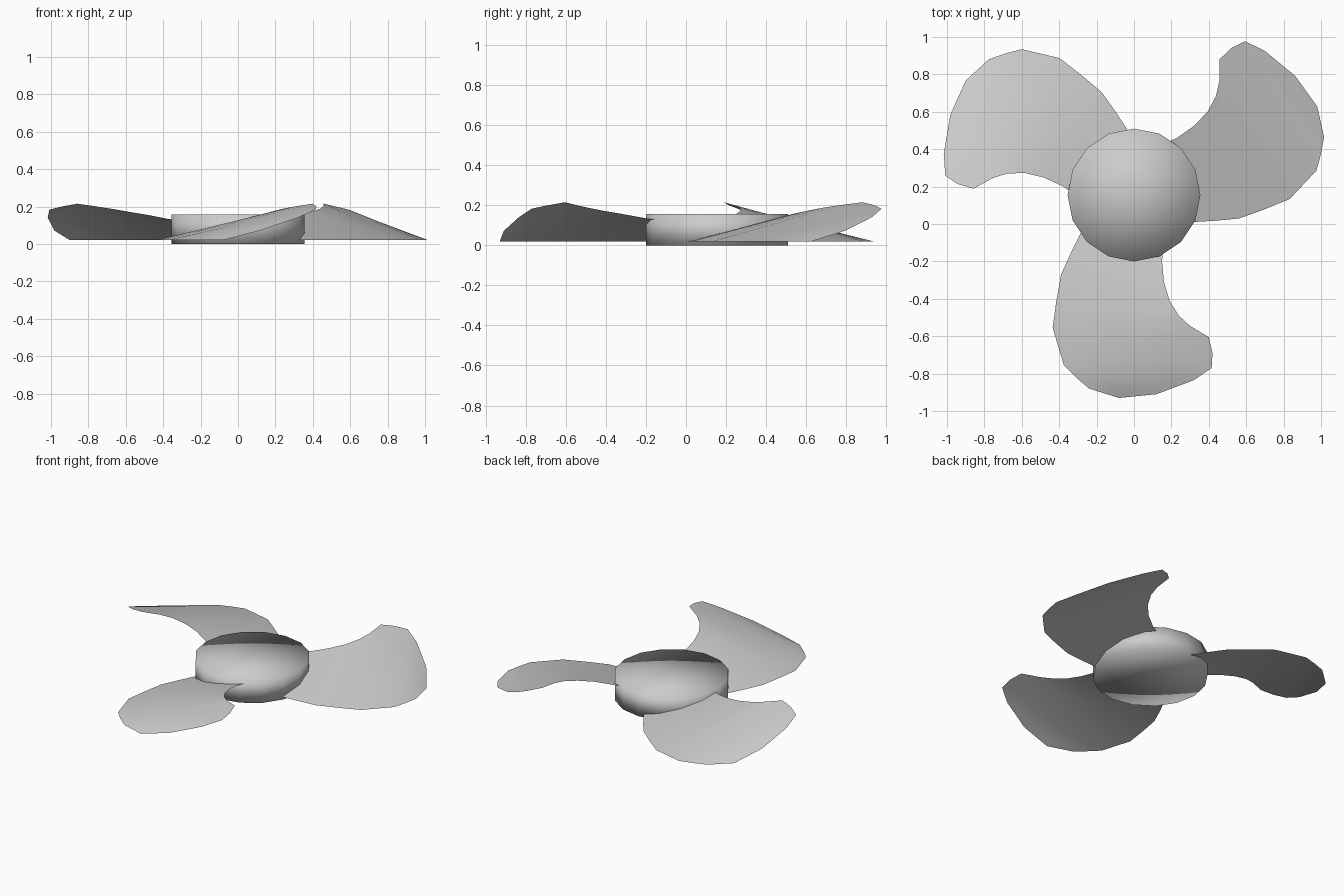
import bpy, bmesh, math
from mathutils import Vector

if "Cube" in bpy.data.objects:
    bpy.data.objects.remove(bpy.data.objects["Cube"], do_unlink=True)

HUB = Vector((0, 0.155, 0))
RADIUS, HEIGHT = 0.355, 0.157

grey = bpy.data.materials.new("plain_grey")
grey.use_nodes = True
colour = (0.6, 0.6, 0.6, 1)
grey.diffuse_color = colour
grey.node_tree.nodes["Principled BSDF"].inputs["Base Color"].default_value = colour


def make_mesh(name, bm):
    mesh = bpy.data.meshes.new(name)
    for face in bm.faces:
        face.smooth = True
    bm.to_mesh(mesh)
    bm.free()
    mesh.materials.append(grey)
    return mesh


def place(name, mesh, angle=0):
    obj = bpy.data.objects.new(name, mesh)
    obj.location = HUB
    obj.rotation_euler.z = angle
    bpy.context.collection.objects.link(obj)


# Hub: capped drum, softly shaded all over, with a centre point in each cap
bm = bmesh.new()
bmesh.ops.create_cone(bm, cap_ends=True, cap_tris=True, segments=16,
                      radius1=RADIUS, radius2=RADIUS, depth=HEIGHT)
bmesh.ops.translate(bm, verts=bm.verts, vec=(0, 0, HEIGHT / 2))
place("hub", make_mesh("hub", bm))

# Blade ribs from root to tip: low leading edge (x, y), raised trailing edge (x, y, z)
ribs = [
    ((-.22, .08), (.16, -.08, .12)),
    ((-.28, -.04), (.15, -.20, .135)),
    ((-.34, -.16), (.16, -.31, .155)),
    ((-.39, -.27), (.19, -.41, .172)),
    ((-.415, -.41), (.24, -.49, .188)),
    ((-.435, -.555), (.30, -.545, .20)),
    ((-.405, -.655), (.40, -.605, .215)),
    ((-.375, -.755), (.42, -.69, .20)),
    ((-.31, -.82), (.415, -.77, .183)),
    ((-.24, -.88), (.32, -.835, .14)),
    ((-.08, -.93), (.12, -.91, .072)),
]
STEPS = 5
bm = bmesh.new()
grid = []
for lead, trail in ribs:
    a = Vector((*lead, 0.02)) - HUB
    b = Vector(trail) - HUB
    grid.append([bm.verts.new(a.lerp(b, i / STEPS)) for i in range(STEPS + 1)])
for inner, outer in zip(grid, grid[1:]):
    for i in range(STEPS):
        bm.faces.new((inner[i], outer[i], outer[i + 1], inner[i + 1]))
blade = make_mesh("blade", bm)

# Three identical blades around the hub
for i, name in enumerate(("front_blade", "left_blade", "right_blade")):
    place(name, blade, i * math.tau / 3)
